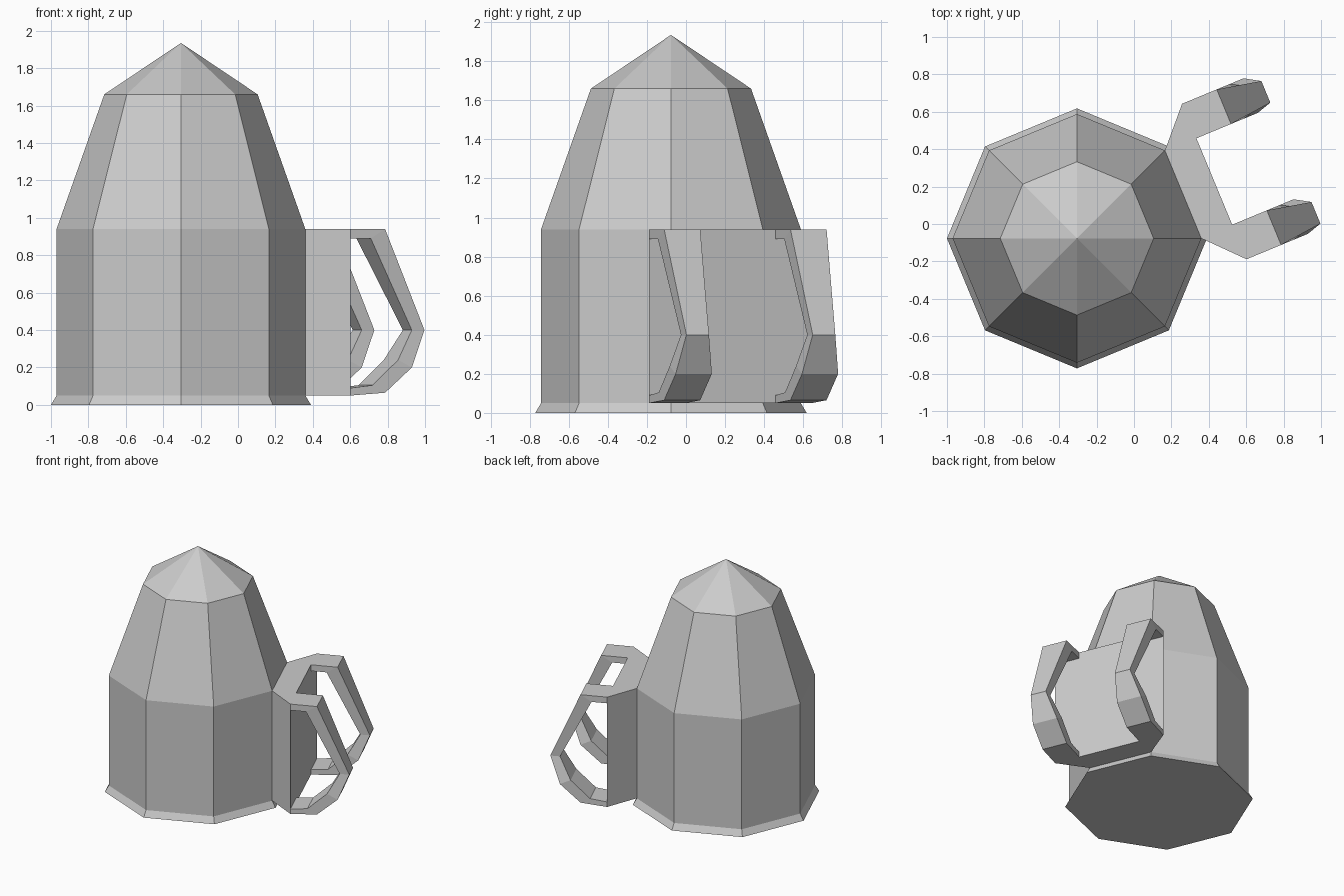
import bpy
from math import sin, cos, pi
from mathutils import Matrix

if "Cube" in bpy.data.objects:
    bpy.data.objects.remove(bpy.data.objects["Cube"])

# Body axis, and the local frame of the face carrying the handles (x outward, y along face)
AXIS = Matrix.Translation((-0.305, -0.077, 0))
FACE = AXIS @ Matrix.Rotation(pi / 8, 4, 'Z')


def make(name, verts, faces, matrix):
    mesh = bpy.data.meshes.new(name)
    mesh.from_pydata(verts, [], faces)
    mesh.transform(matrix)
    obj = bpy.data.objects.new(name, mesh)
    bpy.context.collection.objects.link(obj)
    return obj


def bridge(rings, n):
    """Quads between consecutive closed rings of n vertices."""
    return [(r * n + i, r * n + (i + 1) % n, (r + 1) * n + (i + 1) % n, (r + 1) * n + i)
            for r in range(rings - 1) for i in range(n)]


# Octagonal body with flared foot and pointed cap
profile = [(0.695, 0), (0.665, 0.05), (0.665, 0.94), (0.41, 1.66)]
verts = [(r * cos(i * pi / 4), r * sin(i * pi / 4), z) for r, z in profile for i in range(8)]
verts.append((0, 0, 1.935))
faces = bridge(4, 8) + [tuple(range(7, -1, -1))]
faces += [(24 + i, 24 + (i + 1) % 8, 32) for i in range(8)]
make("body", verts, faces, AXIS)

# Wedge-shaped mount that widens away from the body
outline = [(0.614, -0.254), (0.795, -0.45), (0.795, 0.45), (0.614, 0.254)]
verts = [(u, v, z) for z in (0.05, 0.94) for u, v in outline]
make("handle_mount", verts, bridge(2, 4) + [(3, 2, 1, 0), (4, 5, 6, 7)], FACE)

# Handle loop stations: outer (u, z), inner (u, z), side limits
stations = [
    ((0.795, 0.94), (0.795, 0.89), -0.10, 0.10),
    ((0.995, 0.94), (0.912, 0.89), -0.10, 0.10),
    ((1.233, 0.40), (1.16, 0.40), -0.075, 0.05),
    ((1.15, 0.20), (1.07, 0.24), -0.10, 0.10),
    ((0.995, 0.065), (0.923, 0.105), -0.10, 0.10),
    ((0.795, 0.05), (0.795, 0.09), -0.10, 0.10),
]
for name, offset in (("front_handle", -0.35), ("back_handle", 0.35)):
    verts = []
    for (uo, zo), (ui, zi), a, b in stations:
        a, b = a + offset, b + offset
        verts += [(uo, a, zo), (uo, b, zo), (ui, b, zi), (ui, a, zi)]
    make(name, verts, [f[::-1] for f in bridge(6, 4)] + [(0, 1, 2, 3), (23, 22, 21, 20)], FACE)

# Consistent outward normals
import bmesh
for obj in bpy.context.collection.objects:
    bm = bmesh.new()
    bm.from_mesh(obj.data)
    bmesh.ops.recalc_face_normals(bm, faces=bm.faces)
    bm.to_mesh(obj.data)
    bm.free()
